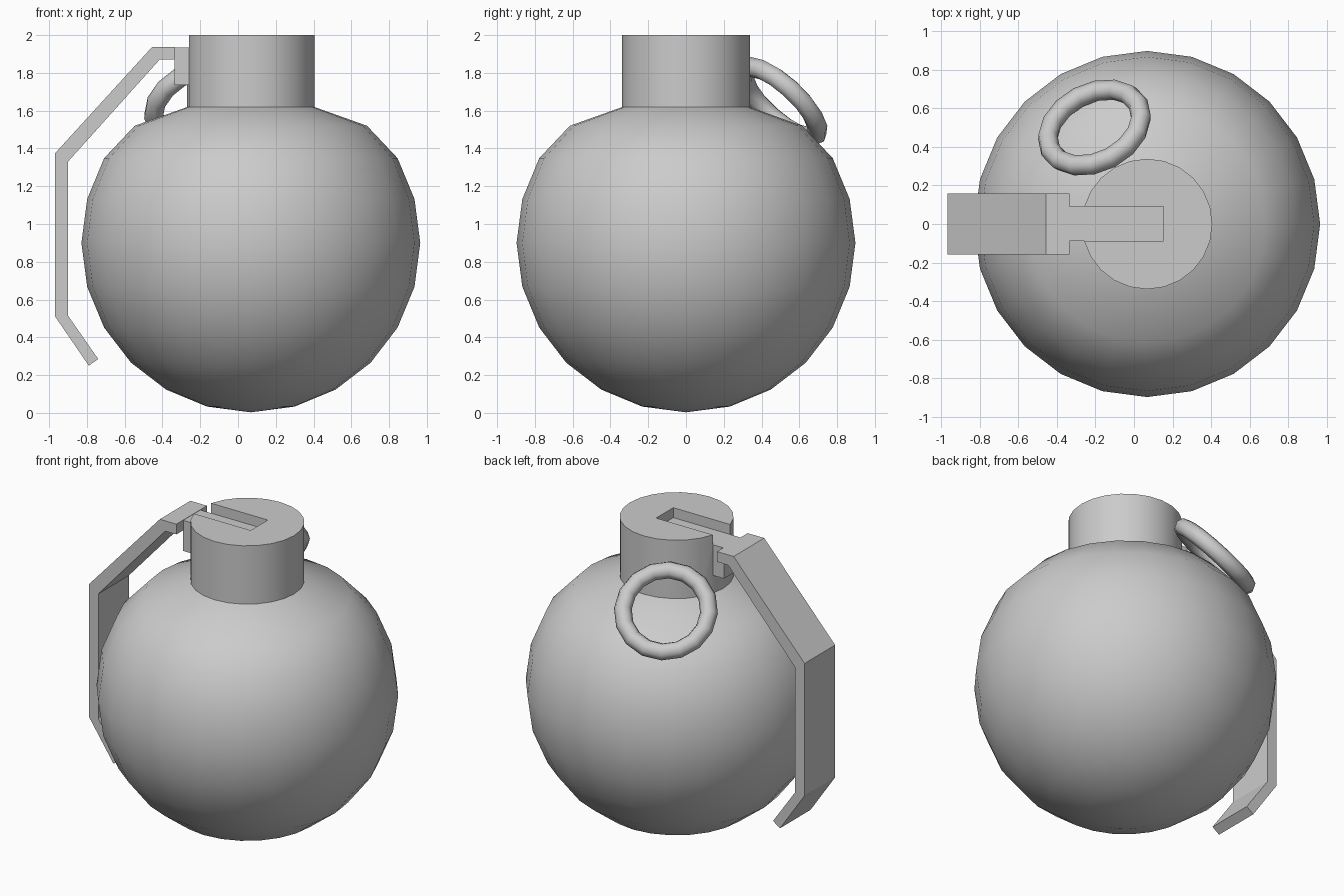
import bpy, bmesh, math
from mathutils import Vector

if "Cube" in bpy.data.objects:
    bpy.data.objects.remove(bpy.data.objects["Cube"])

CX = 0.068   # axis of body and neck


def add_mesh(name, bm):
    bmesh.ops.recalc_face_normals(bm, faces=bm.faces)
    me = bpy.data.meshes.new(name)
    bm.to_mesh(me)
    bm.free()
    ob = bpy.data.objects.new(name, me)
    bpy.context.collection.objects.link(ob)
    return ob


def select(ob):
    bpy.ops.object.select_all(action='DESELECT')
    ob.select_set(True)
    bpy.context.view_layer.objects.active = ob


def smooth(ob, angle=40):
    select(ob)
    bpy.ops.object.shade_smooth_by_angle(angle=math.radians(angle))


def box(name, lo, hi):
    bm = bmesh.new()
    bmesh.ops.create_cube(bm, size=1)
    for v in bm.verts:
        v.co = [(l + h) / 2 + c * (h - l) for l, h, c in zip(lo, hi, v.co)]
    return add_mesh(name, bm)


def extrude_profile(name, pts, half_width):
    bm = bmesh.new()
    face = bm.faces.new([bm.verts.new((x, -half_width, z)) for x, z in pts])
    new = bmesh.ops.extrude_face_region(bm, geom=[face])['geom']
    bmesh.ops.translate(bm, vec=(0, 2 * half_width, 0),
                        verts=[g for g in new if isinstance(g, bmesh.types.BMVert)])
    return add_mesh(name, bm)


# Round body: lathed arc with a flattened shoulder up to the neck
R = 0.897
profile = [(R * math.cos(math.radians(a)), R + 0.003 + R * math.sin(math.radians(a)))
           for a in range(-90, 31, 15)]
profile += [(0.615, 1.52), (0.335, 1.62)]
bm = bmesh.new()
verts = [bm.verts.new((max(r, 0), 0, z)) for r, z in profile]
edges = [bm.edges.new(p) for p in zip(verts, verts[1:])]
bmesh.ops.spin(bm, geom=verts + edges, cent=(0, 0, 0), axis=(0, 0, 1),
               angle=math.tau, steps=24, use_duplicate=False)
bmesh.ops.remove_doubles(bm, verts=bm.verts, dist=0.0005)
body = add_mesh("body", bm)
body.location.x = CX
smooth(body)

# Neck with a slot cut in its top
bpy.ops.mesh.primitive_cylinder_add(vertices=24, radius=0.338, depth=0.39,
                                    location=(CX, 0, 1.805))
neck = bpy.context.object
neck.name = "neck"
cutter = box("slot_cutter", (-0.4, -0.087, 1.935), (0.153, 0.09, 2.1))
cutter.hide_render = True
mod = neck.modifiers.new("slot", 'BOOLEAN')
mod.operation = 'DIFFERENCE'
mod.solver = 'EXACT'
mod.object = cutter
select(neck)
bpy.ops.object.modifier_apply(modifier=mod.name)
bpy.data.objects.remove(cutter)
smooth(neck)

# Safety lever: bent strip, joined to the neck by a narrower tab
extrude_profile("lever", [
    (-0.335, 1.937), (-0.455, 1.937), (-0.968, 1.375), (-0.968, 0.51),
    (-0.79, 0.25), (-0.74, 0.285), (-0.90, 0.515), (-0.90, 1.33),
    (-0.415, 1.87), (-0.335, 1.87)], 0.158)
box("lever_tab", (-0.337, -0.087, 1.735), (-0.24, 0.09, 1.935))

# Pull ring leaning on the shoulder
bpy.ops.mesh.primitive_torus_add(major_segments=16, minor_segments=8,
                                 major_radius=0.257, minor_radius=0.053,
                                 location=(-0.205, 0.5, 1.645))
ring = bpy.context.object
ring.name = "pull_ring"
ring.rotation_euler = Vector((-0.337, 0.64, 0.69)).to_track_quat('Z', 'Y').to_euler()
smooth(ring, 60)
